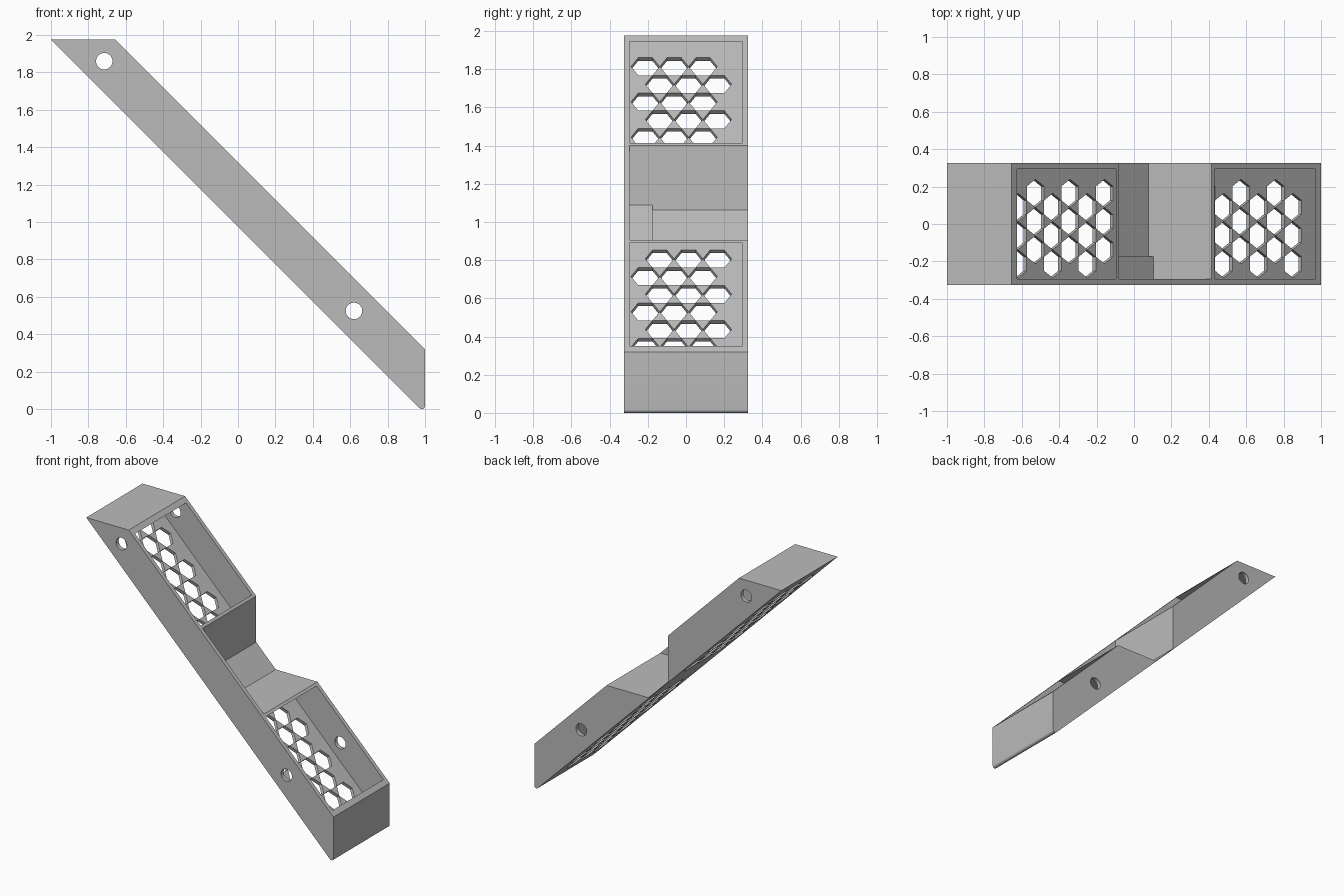
import bpy, bmesh, math
from mathutils import Matrix, Vector

if "Cube" in bpy.data.objects:
    bpy.data.objects.remove(bpy.data.objects["Cube"], do_unlink=True)

HALF_W = 0.325      # half width in y
WALL = 0.03
LOW, HIGH = 0.976, 1.32   # x + z on the lower and upper sloping planes
FLOOR = 1.01              # x + z on the pocket floors
TOP = LOW + 1

grey = bpy.data.materials.new("plain grey")
grey.use_nodes = True
colour = (0.5, 0.5, 0.5, 1)
grey.diffuse_color = colour
grey.node_tree.nodes["Principled BSDF"].inputs["Base Color"].default_value = colour


def finish(name, bm):
    bmesh.ops.recalc_face_normals(bm, faces=bm.faces)
    mesh = bpy.data.meshes.new(name)
    bm.to_mesh(mesh)
    bm.free()
    mesh.materials.append(grey)
    obj = bpy.data.objects.new(name, mesh)
    bpy.context.collection.objects.link(obj)
    return obj


def prism(name, profile, y0, y1):
    """Extrude an x-z profile from y0 to y1."""
    bm = bmesh.new()
    face = bm.faces.new([bm.verts.new((x, y0, z)) for x, z in profile])
    ext = bmesh.ops.extrude_face_region(bm, geom=[face])
    moved = [g for g in ext["geom"] if isinstance(g, bmesh.types.BMVert)]
    bmesh.ops.translate(bm, verts=moved, vec=(0, y1 - y0, 0))
    return finish(name, bm)


def columns(name, centres, radius, depth, sides, turn):
    """Many straight columns in one cutter object."""
    bm = bmesh.new()
    for c in centres:
        bmesh.ops.create_cone(bm, cap_ends=True, segments=sides, radius1=radius,
                              radius2=radius, depth=depth,
                              matrix=Matrix.Translation(Vector(c)) @ turn)
    return finish(name, bm)


def cut(body, cutter):
    cutter.hide_render = True
    mod = body.modifiers.new("cut", "BOOLEAN")
    mod.operation = "DIFFERENCE"
    mod.solver = "EXACT"
    mod.object = cutter
    bpy.context.view_layer.objects.active = body
    bpy.ops.object.modifier_apply(modifier=mod.name)
    bpy.data.objects.remove(cutter, do_unlink=True)


# Sloping bar with a rounded lower tip
r = (1 - LOW) / math.sqrt(2)
tip = [(1 - r + r * math.cos(a), r + r * math.sin(a))
       for a in (-math.radians(135) * i / 8 for i in range(9))]
body = prism("bracket_body",
             [(-1, TOP), (HIGH - TOP, TOP), (1, HIGH - 1)] + tip, -HALF_W, HALF_W)

# Stepped gap in the middle, open to the back, with a raised pad at the front
gap_x, shelf_z = -0.08, 0.905
inner = HALF_W - WALL


def gap(name, base, y0, y1):
    return prism(name, [(gap_x, base - gap_x), (gap_x, 2), (0.9, 2),
                        (0.9, shelf_z), (base - shelf_z, shelf_z)], y0, y1)


cut(body, gap("gap_cutter", LOW + 0.007, -0.175, 0.5))
cut(body, gap("pad_cutter", FLOOR, -inner, -0.1))

# Upper and lower pockets, open through the upper sloping face
over = HIGH + 0.2


def pocket(name, left_z, right_x):
    return prism(name, [(FLOOR - left_z, left_z), (over - left_z, left_z),
                        (right_x, over - right_x), (right_x, FLOOR - right_x)],
                 -inner, inner)


cut(body, pocket("upper_pocket_cutter", TOP - WALL, gap_x - 0.015))
cut(body, pocket("lower_pocket_cutter", shelf_z - 0.015, 1 - WALL))

# Honeycomb openings in the two pocket floors
tilt = Matrix.Rotation(math.radians(45), 4, "Y")
for start, first in ((-0.812, 0), (0.195, 1)):
    centres = []
    for k in range(8):
        x = start + 0.0925 * k
        y0 = -0.138 if (k + first) % 2 else -0.213
        centres += [(x, y0 + 0.151 * i, 0.995 - x) for i in range(3)]
    cut(body, columns("honeycomb_cutter", centres, 0.075, 0.04, 6, tilt))

# Round fixing holes through both side walls
cross = Matrix.Rotation(math.radians(90), 4, "X")
cut(body, columns("hole_cutter", [(-0.715, 0, 1.86), (0.62, 0, 0.525)],
                  0.044, 1, 40, cross))

bpy.ops.object.select_all(action="DESELECT")
body.select_set(True)
bpy.context.view_layer.objects.active = body
bpy.ops.object.shade_smooth_by_angle(angle=math.radians(25))
